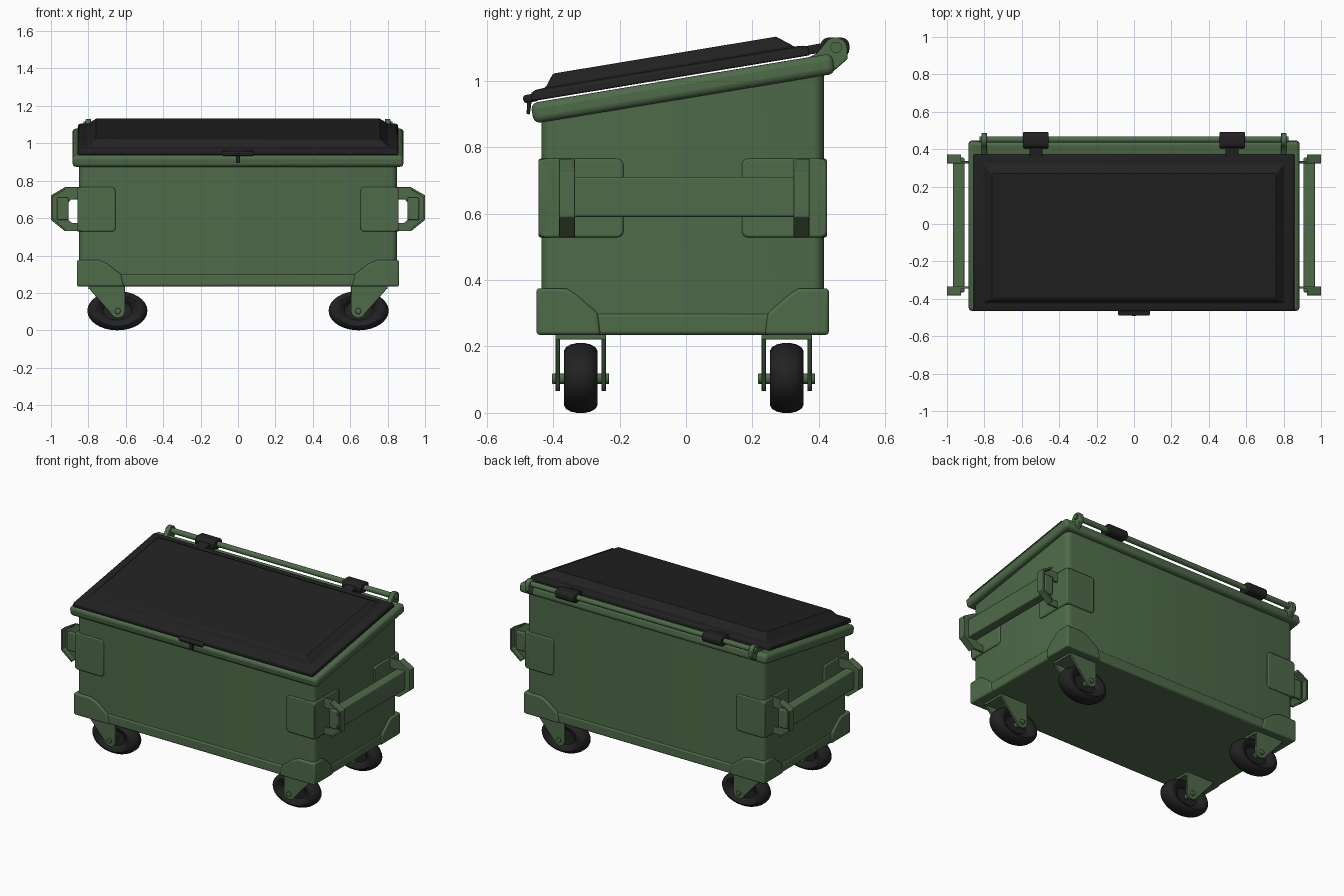
import bpy, bmesh, math
from mathutils import Matrix, Vector

if "Cube" in bpy.data.objects:
    bpy.data.objects.remove(bpy.data.objects["Cube"])


def material(name, rgb):
    m = bpy.data.materials.new(name)
    m.diffuse_color = (*rgb, 1)
    m.use_nodes = True
    m.node_tree.nodes["Principled BSDF"].inputs["Base Color"].default_value = m.diffuse_color
    return m


GREEN = material("bin green", (0.078, 0.145, 0.068))
BLACK = material("black plastic", (0.016, 0.016, 0.016))
# Sloped frame shared by the rim and the lid
TILT = Matrix.Translation((0, -0.012, 0.976)) @ Matrix.Rotation(math.radians(9.4), 4, 'X')
YC = -0.01  # depth centre of the body


def finish(name, bm, mat, bevel=0.0, segs=2, matrix=None):
    if matrix:
        bm.transform(matrix)
    bmesh.ops.recalc_face_normals(bm, faces=bm.faces[:])
    me = bpy.data.meshes.new(name)
    bm.to_mesh(me)
    bm.free()
    me.materials.append(mat)
    ob = bpy.data.objects.new(name, me)
    bpy.context.collection.objects.link(ob)
    if bevel:
        b = ob.modifiers.new("bevel", 'BEVEL')
        b.width, b.segments, b.limit_method = bevel, segs, 'ANGLE'
        b.angle_limit = math.radians(40)
    bpy.ops.object.select_all(action='DESELECT')
    ob.select_set(True)
    bpy.context.view_layer.objects.active = ob
    bpy.ops.object.shade_smooth_by_angle(angle=math.radians(35))
    return ob


def loft(name, rings, mat, bevel=0.0, segs=2, matrix=None, caps=True):
    """Skin a list of equal-length closed rings."""
    bm = bmesh.new()
    vs = [[bm.verts.new(p) for p in r] for r in rings]
    n = len(vs[0])
    for a, b in zip(vs, vs[1:]):
        for i in range(n):
            bm.faces.new((a[i], a[(i + 1) % n], b[(i + 1) % n], b[i]))
    if caps:
        bm.faces.new(vs[0])
        bm.faces.new(vs[-1])
    return finish(name, bm, mat, bevel, segs, matrix)


def prism(name, pts, place, t0, t1, mat, bevel=0.0, segs=2):
    """Extrude a 2D outline; place(u, w, t) gives the 3D point."""
    return loft(name, [[place(u, w, t) for u, w in pts] for t in (t0, t1)], mat, bevel, segs)


def rect(x0, x1, y0, y1, z):
    return [(x0, y0, z), (x1, y0, z), (x1, y1, z), (x0, y1, z)]


def box(name, x, y, z, mat, bevel=0.0, segs=2, matrix=None):
    return loft(name, [rect(*x, *y, z[0]), rect(*x, *y, z[1])], mat, bevel, segs, matrix)


def circle(u, w, r, n=20, a0=0, a1=360):
    full = a1 - a0 == 360
    k = n if full else n - 1
    return [(u + r * math.cos(math.radians(a0 + (a1 - a0) * i / k)),
             w + r * math.sin(math.radians(a0 + (a1 - a0) * i / k))) for i in range(n)]


def rounded(u0, u1, w0, w1, r):
    out = []
    for u, w, a in ((u1 - r, w1 - r, 0), (u0 + r, w1 - r, 90), (u0 + r, w0 + r, 180), (u1 - r, w0 + r, 270)):
        out += circle(u, w, r, 5, a, a + 90)
    return out


def along_x(u, w, t):
    return (t, u, w)


# Body with a sloping top, following the rim
outline = rounded(-0.85, 0.85, YC - 0.425, YC + 0.425, 0.035)
loft("body", [[(x, y, 0.24) for x, y in outline],
              [(x, y, 0.97 + 0.1655 * (y + 0.012)) for x, y in outline]], GREEN)
box("bottom_band", (-0.854, 0.854), (YC - 0.432, YC + 0.432), (0.235, 0.3), GREEN, 0.01)
box("top_rim", (-0.885, 0.885), (-0.457, 0.463), (-0.031, 0.031), GREEN, 0.02, 3, TILT)

# Lid: flat flange with a raised panel
loft("lid", [rect(-0.858, 0.858, -0.452, 0.397, 0.036),
             rect(-0.855, 0.855, -0.45, 0.395, 0.062),
             rect(-0.84, 0.84, -0.435, 0.38, 0.068),
             rect(-0.805, 0.805, -0.405, 0.352, 0.070),
             rect(-0.795, 0.795, -0.397, 0.342, 0.080),
             rect(-0.76, 0.76, -0.376, 0.304, 0.108)], BLACK, 0.006, 2, TILT)
box("lid_handle", (-0.085, 0.085), (-0.476, -0.43), (0.034, 0.058), BLACK, 0.007, 2, TILT)
prism("latch_hook", [(-0.455, 0.945), (-0.485, 0.955), (-0.492, 0.945), (-0.478, 0.935), (-0.48, 0.9),
                     (-0.49, 0.907), (-0.492, 0.925), (-0.487, 0.94)][:5] + [(-0.47, 0.898), (-0.465, 0.935)],
      along_x, -0.012, 0.012, BLACK, 0.002)

# Hinge rod across the back
prism("hinge_rod", circle(0.452, 1.1, 0.017), along_x, -0.825, 0.825, GREEN)
lug = [(0.35, 1.06), (0.395, 1.083), (0.413, 1.105)] + circle(0.45, 1.094, 0.036, 9, 150, 0) + \
      [(0.486, 1.065), (0.44, 1.025), (0.39, 1.03)]
for s, side in ((-1, "left"), (1, "right")):
    prism(f"hinge_lug_{side}", lug, along_x, s * 0.785, s * 0.815, GREEN, 0.004)
    prism(f"hinge_clip_{side}", rounded(0.405, 0.492, 1.07, 1.13, 0.025), along_x,
          s * 0.457, s * 0.593, BLACK, 0.005)
    prism(f"hinge_strap_{side}", [(0.34, 1.075), (0.42, 1.085), (0.42, 1.115), (0.34, 1.1)], along_x,
          s * 0.488, s * 0.56, BLACK, 0.004)

    # Side lifting bar
    box(f"lift_bar_{side}", sorted((s * 0.907, s * 0.968)), (-0.365, 0.355), (0.59, 0.71), GREEN, 0.006)
    for e, end in ((-1, "front"), (1, "back")):
        y = -0.005 + e * 0.335
        # Bracket: C-shaped plate with a window between bar and body
        c_shape = [(0.84, 0.765), (0.925, 0.765), (1.0, 0.722), (1.0, 0.59), (0.925, 0.53), (0.84, 0.53),
                   (0.84, 0.575), (0.89, 0.575), (0.907, 0.592), (0.907, 0.685), (0.89, 0.7), (0.84, 0.7)]
        prism(f"lift_bracket_{end}_{side}", c_shape, lambda u, w, t: (s * u, t, w),
              y - 0.006, y + 0.006, GREEN, 0.002)
        # Flared flange around the bracket's outer edges
        flange = [(0.925, 0.765), (1.0, 0.722), (1.0, 0.59), (0.925, 0.53),
                  (0.925, 0.542), (0.988, 0.597), (0.988, 0.715), (0.925, 0.752)]
        prism(f"bracket_flange_{end}_{side}", flange, lambda u, w, t: (s * u, t, w),
              y, y + e * 0.042, GREEN, 0.002)

# Everything repeated at the four corners
guard_x = [(0.862, 0.235), (0.862, 0.375), (0.745, 0.375), (0.7, 0.357), (0.625, 0.3), (0.61, 0.235)]
guard_y = [(0.44, 0.235), (0.44, 0.375), (0.35, 0.375), (0.325, 0.36), (0.255, 0.3), (0.247, 0.235)]
fork = [(0.8, 0.235), (0.605, 0.235)] + circle(0.643, 0.105, 0.04, 9, 180, 340) + [(0.715, 0.13), (0.79, 0.215)]
tyre = [(0.012, 0.022), (0.05, 0.022), (0.058, 0.034), (0.072, 0.047), (0.083, 0.05),
        (0.093, 0.044), (0.101, 0.03), (0.105, 0.012)]
tyre += [(r, -t) for r, t in reversed(tyre)]
for sx, side in ((-1, "left"), (1, "right")):
    for sy, end in ((-1, "front"), (1, "back")):
        tag = f"{end}_{side}"

        def facing_y(u, w, t):
            return (sx * u, YC + sy * t, w)

        def facing_x(u, w, t):
            return (sx * t, YC + sy * u, w)

        # Reinforcing patches behind the lifting brackets
        prism(f"corner_patch_face_{tag}", rounded(0.655, 0.859, 0.528, 0.765, 0.02), facing_y,
              0.40, 0.434, GREEN, 0.006)
        prism(f"corner_patch_side_{tag}", rounded(0.178, 0.434, 0.528, 0.765, 0.02), facing_x,
              0.82, 0.859, GREEN, 0.006)
        # Lower corner guards
        prism(f"corner_guard_face_{tag}", guard_x, facing_y, 0.40, 0.44, GREEN, 0.01, 3)
        prism(f"corner_guard_side_{tag}", guard_y, facing_x, 0.82, 0.862, GREEN, 0.01, 3)

        # Caster: plate, two fork legs, axle and oval tyre
        yw = -0.007 + sy * 0.31
        box(f"caster_plate_{tag}", sorted((sx * 0.605, sx * 0.8)), (yw - 0.076, yw + 0.076),
            (0.221, 0.238), GREEN, 0.003)
        for k, leg in ((-1, "a"), (1, "b")):
            prism(f"caster_fork_{leg}_{tag}", fork, lambda u, w, t: (sx * u, yw + t, w),
                  k * 0.062, k * 0.076, GREEN, 0.002)
        prism(f"caster_axle_{tag}", circle(0.643, 0.103, 0.016, 12),
              lambda u, w, t: (sx * u, yw + t, w), -0.086, 0.086, GREEN, 0.003)
        loft(f"caster_wheel_{tag}",
             [[(sx * 0.645 + 1.53 * x, yw + t, 0.105 + z) for x, z in circle(0, 0, r, 32)] for r, t in tyre],
             BLACK)
